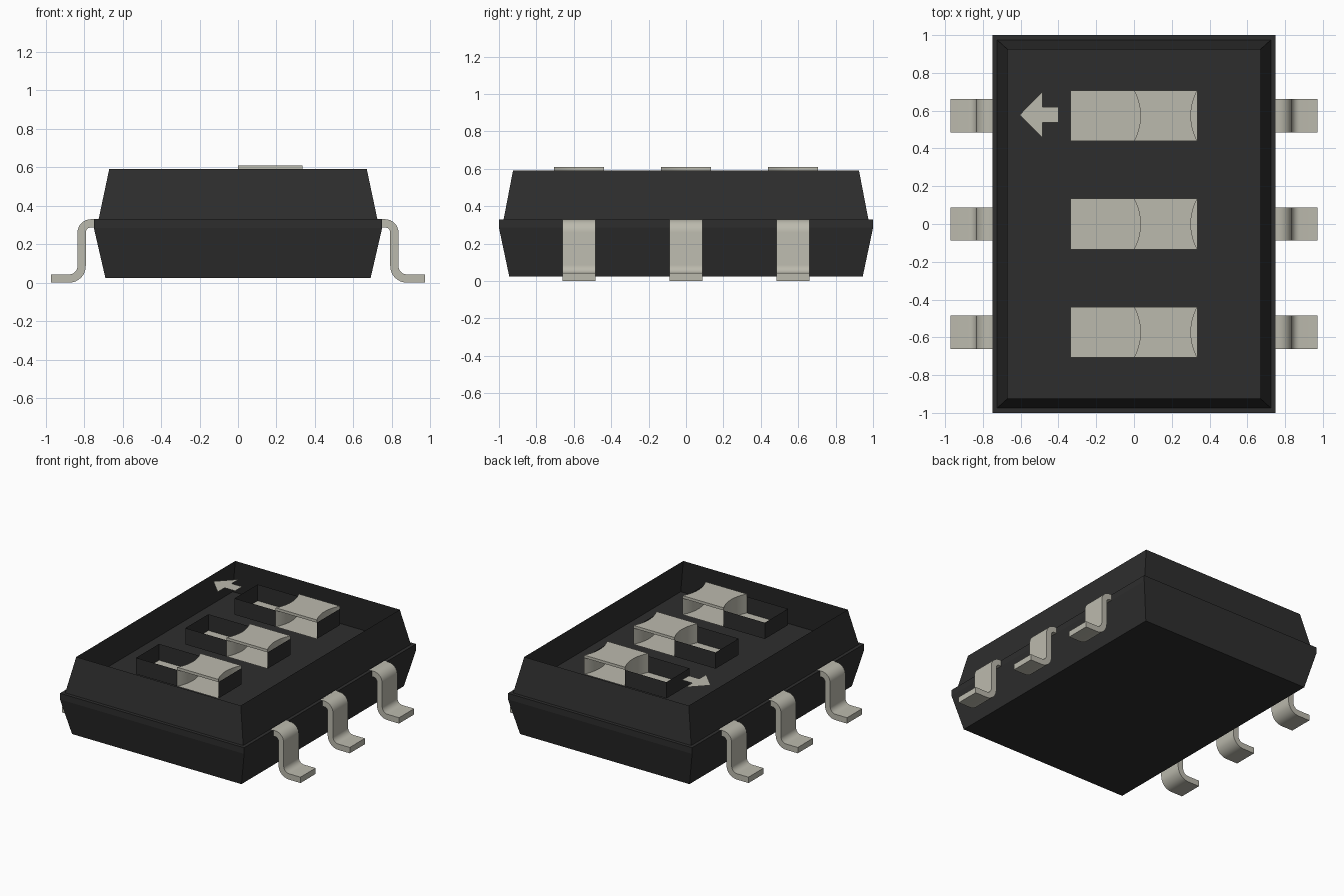
import bpy, bmesh, math

cube = bpy.data.objects.get("Cube")
if cube:
    bpy.data.objects.remove(cube, do_unlink=True)


def material(name, rgb):
    m = bpy.data.materials.new(name)
    m.use_nodes = True
    m.diffuse_color = (*rgb, 1)
    bsdf = m.node_tree.nodes["Principled BSDF"]
    bsdf.inputs["Base Color"].default_value = (*rgb, 1)
    bsdf.inputs["Roughness"].default_value = 0.6
    return m


BLACK = material("black plastic", (0.027, 0.027, 0.027))
METAL = material("pale metal", (0.50, 0.49, 0.42))


def finish(name, bm, mat, recalc=True, smooth=False):
    if recalc:
        bmesh.ops.recalc_face_normals(bm, faces=bm.faces[:])
    me = bpy.data.meshes.new(name)
    bm.to_mesh(me)
    bm.free()
    me.materials.append(mat)
    ob = bpy.data.objects.new(name, me)
    bpy.context.collection.objects.link(ob)
    if smooth:
        bpy.ops.object.select_all(action="DESELECT")
        ob.select_set(True)
        bpy.context.view_layer.objects.active = ob
        bpy.ops.object.shade_smooth_by_angle(angle=math.radians(35))
    return ob


def loft(name, rings, cap_bottom, cap_top):
    """Rectangular rings (half x, half y, z) joined into a tapered shell."""
    bm = bmesh.new()
    loops = [[bm.verts.new((sx * hx, sy * hy, z))
              for sx, sy in ((-1, -1), (1, -1), (1, 1), (-1, 1))]
             for hx, hy, z in rings]
    for a, b in zip(loops, loops[1:]):
        for i in range(4):
            j = (i + 1) % 4
            bm.faces.new((a[i], a[j], b[j], b[i]))
    if cap_bottom:
        bm.faces.new(loops[0][::-1])
    if cap_top:
        bm.faces.new(loops[-1])
    return finish(name, bm, BLACK, recalc=False)


def arc(cx, cz, r, a0, a1, n=8):
    return [(cx + r * math.cos(math.radians(a0 + (a1 - a0) * i / n)),
             cz + r * math.sin(math.radians(a0 + (a1 - a0) * i / n)))
            for i in range(n + 1)]


# Housing: closed lower half, open-topped upper half
TOP = 0.59
loft("lower_housing", [(0.69, 0.945, 0.025), (0.75, 1.0, 0.285), (0.75, 1.0, 0.33)], True, True)
loft("upper_housing", [(0.725, 0.975, 0.33), (0.67, 0.925, TOP)], False, False)

# Gull-wing leads: one side profile, extruded across the width
T = 0.043
outline = ([(0.73, 0.33)]
           + arc(0.765, 0.26, 0.07, 90, 0)
           + arc(0.878, T + 0.043, 0.043, 180, 270)
           + [(0.972, T), (0.972, 0.0)]
           + arc(0.878, 0.086, 0.086, 270, 180)
           + arc(0.765, 0.26, 0.027, 0, 90)
           + [(0.73, 0.287)])


def lead(name, side, y):
    bm = bmesh.new()
    hw = 0.088
    face = bm.faces.new([bm.verts.new((side * x, y - hw, z)) for x, z in outline])
    ext = bmesh.ops.extrude_face_region(bm, geom=[face])
    bmesh.ops.translate(bm, vec=(0, 2 * hw, 0),
                        verts=[g for g in ext["geom"] if isinstance(g, bmesh.types.BMVert)])
    finish(name, bm, METAL, smooth=True)


ROWS = (-0.573, 0.0, 0.573)
for i, y in enumerate(ROWS, 1):
    for side, label in ((1, "left"), (-1, "right")):
        lead(f"{label}_lead_{i}", side, y)

# Switch slots: thin wells with a metal floor and a sliding button
L, HW, FLOOR, KNOB = 0.335, 0.134, 0.47, 0.61


def quads(name, faces, mat):
    bm = bmesh.new()
    for f in faces:
        bm.faces.new([bm.verts.new(p) for p in f])
    return finish(name, bm, mat, recalc=False)


def wall(a, b):
    return [(*a, FLOOR), (*b, FLOOR), (*b, TOP), (*a, TOP)]


def slot(i, y):
    y0, y1 = y - HW, y + HW
    quads(f"slot_walls_{i}", [
        wall((0, y0), (-L, y0)),
        wall((-L, y0), (-L, y1)),
        wall((-L, y1), (0, y1)),
        wall((L, y1), (L, y0)),
    ], BLACK)
    quads(f"slot_floor_{i}", [[(-L, y0, FLOOR), (L, y0, FLOOR),
                               (L, y1, FLOOR), (-L, y1, FLOOR)]], METAL)


def button(i, y):
    n, dip = 12, 0.034
    ts = [-1 + 2 * k / n for k in range(n + 1)]
    inner = [(dip * (1 - t * t), y + HW * t) for t in ts]
    outer = [(L - dip * (1 - t * t), y + HW * t) for t in ts]
    ring = outer + inner[::-1]
    bm = bmesh.new()
    top = [bm.verts.new((*p, KNOB)) for p in ring]
    mid = [bm.verts.new((*p, TOP)) for p in ring]
    low = [bm.verts.new((*p, FLOOR)) for p in ring]
    for k in range(n):                      # top surface in strips
        bm.faces.new((top[k], top[k + 1], top[-2 - k], top[-1 - k]))
    for k in range(len(ring)):
        j = (k + 1) % len(ring)
        bm.faces.new((mid[k], mid[j], top[j], top[k]))
        if k not in (n, len(ring) - 1):     # curved ends reach the slot floor
            bm.faces.new((low[k], low[j], mid[j], mid[k]))
    bmesh.ops.delete(bm, geom=[v for v in bm.verts if not v.link_faces], context="VERTS")
    finish(f"button_{i}", bm, METAL, recalc=False, smooth=True)


for i, y in enumerate(ROWS, 1):
    slot(i, y)
    button(i, y)

# Direction arrow, a flat marking level with the rim
arrow = [(-0.605, 0.578), (-0.485, 0.457), (-0.485, 0.537), (-0.40, 0.537),
         (-0.40, 0.619), (-0.485, 0.619), (-0.485, 0.70)]
quads("arrow_mark", [[(x, y, TOP) for x, y in arrow]], METAL)
